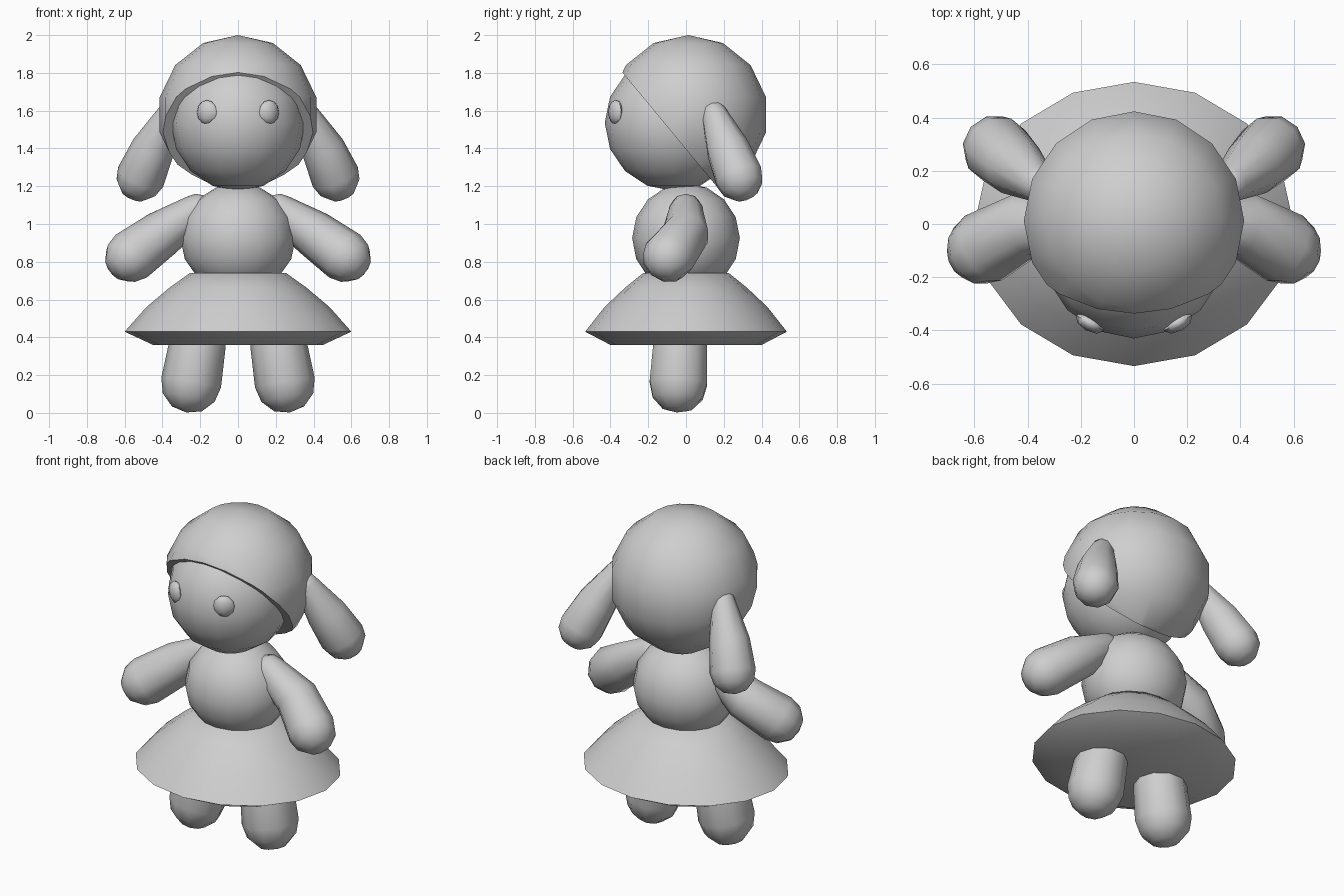
import bpy, bmesh, math
from mathutils import Vector, Matrix

cube = bpy.data.objects.get("Cube")
if cube:
    bpy.data.objects.remove(cube, do_unlink=True)

# One flat colour for the whole doll
GREY = (0.62, 0.62, 0.62, 1)
mat = bpy.data.materials.new("light_grey")
mat.use_nodes = True
mat.diffuse_color = GREY
bsdf = next(n for n in mat.node_tree.nodes if n.type == "BSDF_PRINCIPLED")
bsdf.inputs["Base Color"].default_value = GREY
bsdf.inputs["Roughness"].default_value = 0.8


def finish(name, bm):
    bmesh.ops.recalc_face_normals(bm, faces=bm.faces)
    mesh = bpy.data.meshes.new(name)
    bm.to_mesh(mesh)
    bm.free()
    mesh.materials.append(mat)
    obj = bpy.data.objects.new(name, mesh)
    bpy.context.collection.objects.link(obj)
    bpy.ops.object.select_all(action="DESELECT")
    obj.select_set(True)
    bpy.context.view_layer.objects.active = obj
    bpy.ops.object.shade_smooth_by_angle(angle=math.radians(50))
    return obj


def ball(centre, size, rings=8, segments=16, turn=0.0):
    bm = bmesh.new()
    matrix = (Matrix.Translation(centre) @ Matrix.Rotation(turn, 4, "Z")
              @ Matrix.Diagonal((*size, 1)))
    bmesh.ops.create_uvsphere(bm, u_segments=segments, v_segments=rings,
                              radius=1, matrix=matrix)
    return bm


def bridge(bm, loops):
    for a, b in zip(loops, loops[1:]):
        n = len(a)
        for i in range(n):
            j = (i + 1) % n
            bm.faces.new((a[i], a[j], b[j], b[i]))


def limb(name, path, side, sides=10):
    """Tapered tube with rounded ends; path holds (x, y, z, radius)."""
    points = [(Vector((x * side, y, z)), r) for x, y, z, r in path]
    first, last = points[0], points[-1]
    start = (first[0] - points[1][0]).normalized()
    end = (last[0] - points[-2][0]).normalized()
    caps = ((0.88, 0.5), (0.5, 0.87))
    rings = [(first[0] + start * first[1] * d, first[1] * s, -start) for d, s in caps]
    for i, (p, r) in enumerate(points):
        before = points[max(i - 1, 0)][0]
        after = points[min(i + 1, len(points) - 1)][0]
        rings.append((p, r, (after - before).normalized()))
    rings += [(last[0] + end * last[1] * d, last[1] * s, end) for d, s in reversed(caps)]
    bm = bmesh.new()
    loops = []
    for p, r, axis in rings:
        u = axis.cross(Vector((0, 1, 0))).normalized()
        v = axis.cross(u)
        angles = [math.tau * k / sides for k in range(sides)]
        loops.append([bm.verts.new(p + (u * math.cos(a) + v * math.sin(a)) * r)
                      for a in angles])
    bridge(bm, loops)
    for loop, tip in ((loops[0], first[0] + start * first[1]),
                      (loops[-1], last[0] + end * last[1])):
        pole = bm.verts.new(tip)
        for i in range(sides):
            bm.faces.new((loop[i], loop[(i + 1) % sides], pole))
    return finish(name, bm)


# Hair: a ball cut by a sloping plane
hair = ball((0, 0.012, 1.578), (0.425, 0.422, 0.422), rings=7)
cut = bmesh.ops.bisect_plane(hair, geom=hair.verts[:] + hair.edges[:] + hair.faces[:],
                             plane_co=(0, -0.31, 1.77), plane_no=(0, -0.77, -0.637),
                             clear_outer=True)
rim = [e for e in cut["geom_cut"] if isinstance(e, bmesh.types.BMEdge)]
bmesh.ops.holes_fill(hair, edges=rim, sides=0)
finish("hair", hair)

# Face and body
finish("face", ball((0, -0.065, 1.535), (0.355, 0.365, 0.36)))
finish("body", ball((0, 0, 0.925), (0.305, 0.285, 0.29)))

# Skirt: oval lathed profile, closed below
skirt = bmesh.new()
profile = [(0.255, 0.74), (0.36, 0.665), (0.485, 0.56), (0.6, 0.43), (0.45, 0.36)]
loops = []
for r, z in profile:
    angles = [math.tau * k / 16 for k in range(16)]
    loops.append([skirt.verts.new((r * math.cos(a), r * 0.89 * math.sin(a), z))
                  for a in angles])
bridge(skirt, loops)
skirt.faces.new(loops[0])
skirt.faces.new(loops[-1])
finish("skirt", skirt)

# Paired parts
for label, side in (("left", 1), ("right", -1)):
    finish(label + "_eye", ball((0.165 * side, -0.372, 1.592), (0.06, 0.032, 0.064),
                                rings=6, segments=8, turn=0.5 * side))
    limb(label + "_ear", [(0.36, 0.15, 1.58, 0.07), (0.45, 0.22, 1.4, 0.115),
                          (0.515, 0.28, 1.25, 0.13)], side)
    limb(label + "_arm", [(0.22, 0.0, 1.07, 0.09), (0.4, 0.0, 0.95, 0.125),
                          (0.565, -0.09, 0.83, 0.14)], side)
    limb(label + "_leg", [(0.2, -0.02, 0.5, 0.13), (0.215, -0.03, 0.36, 0.15),
                          (0.248, -0.04, 0.16, 0.16)], side)
